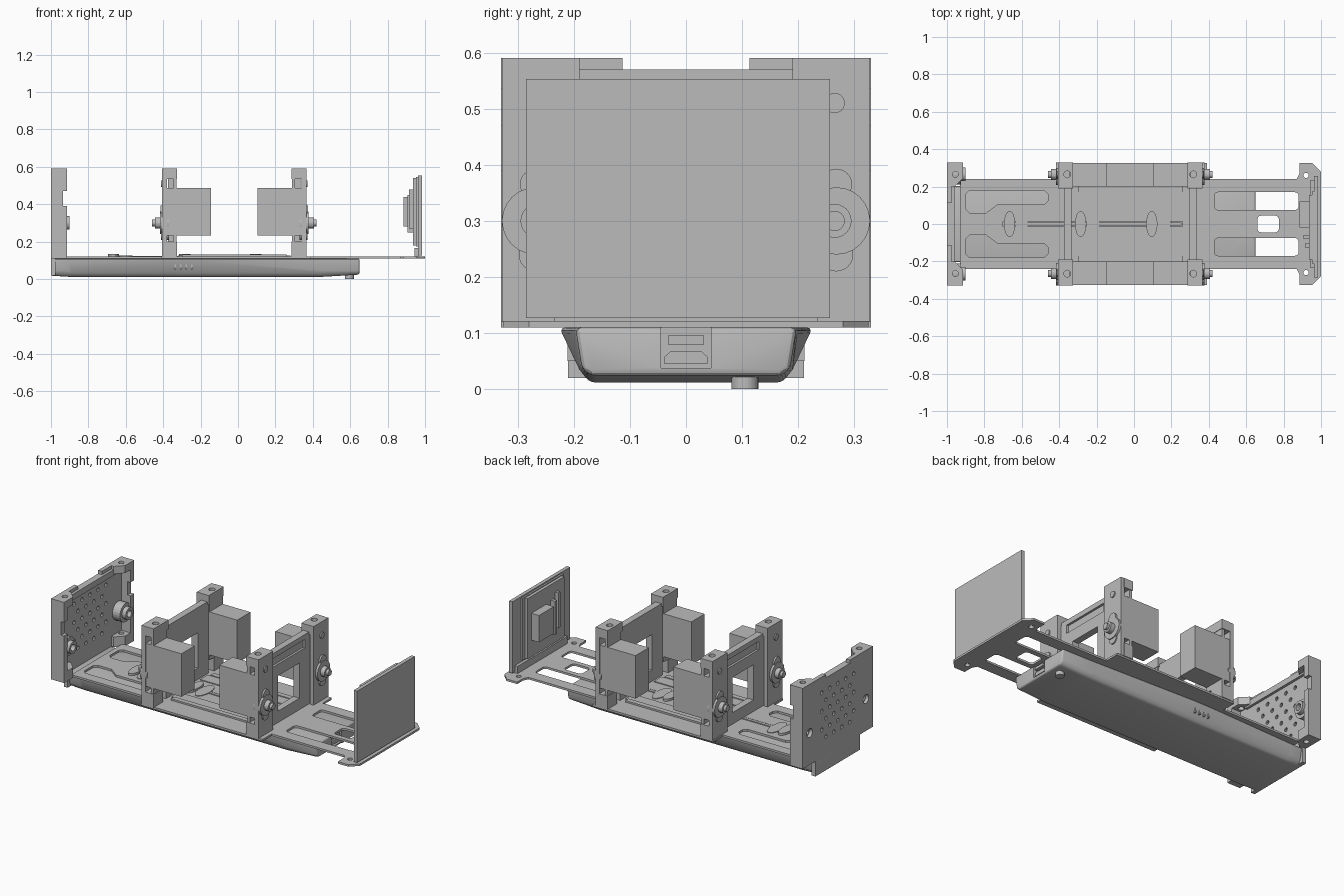
import bpy, bmesh, math
from mathutils import Vector

if "Cube" in bpy.data.objects:
    bpy.data.objects.remove(bpy.data.objects["Cube"])

grey = bpy.data.materials.new("plain_grey")
grey.use_nodes = True
grey.diffuse_color = (0.5, 0.5, 0.5, 1)
grey.node_tree.nodes["Principled BSDF"].inputs["Base Color"].default_value = grey.diffuse_color
MID = -0.02  # the leg frames mirror about this x


def finish(name, bm):
    bmesh.ops.recalc_face_normals(bm, faces=bm.faces)
    mesh = bpy.data.meshes.new(name)
    bm.to_mesh(mesh)
    bm.free()
    mesh.materials.append(grey)
    ob = bpy.data.objects.new(name, mesh)
    bpy.context.collection.objects.link(ob)
    return ob


def prism(name, pts, axis, lo, hi):
    """Extrude an outline along an axis; points are (y,z), (x,z) or (x,y)."""
    def at(p, d):
        return {"x": (d, p[0], p[1]), "y": (p[0], d, p[1]), "z": (p[0], p[1], d)}[axis]
    bm = bmesh.new()
    ends = [[bm.verts.new(at(p, d)) for p in pts] for d in (lo, hi)]
    for ring in ends:
        bm.faces.new(ring)
    n = len(pts)
    for i in range(n):
        j = (i + 1) % n
        bm.faces.new((ends[0][i], ends[0][j], ends[1][j], ends[1][i]))
    return finish(name, bm)


def box(name, x, y, z):
    return prism(name, [(x[0], y[0]), (x[1], y[0]), (x[1], y[1]), (x[0], y[1])], "z", *z)


def oval(cx, cy, rx, ry=None, n=24):
    ry = ry or rx
    return [(cx + rx * math.cos(math.tau * i / n), cy + ry * math.sin(math.tau * i / n)) for i in range(n)]


def rounded(x, y, r):
    pts = []
    for k, (cx, cy) in enumerate([(x[1] - r, y[1] - r), (x[0] + r, y[1] - r),
                                  (x[0] + r, y[0] + r), (x[1] - r, y[0] + r)]):
        for i in range(5):
            a = math.pi / 2 * (k + i / 4)
            pts.append((cx + r * math.cos(a), cy + r * math.sin(a)))
    return pts


def apply_mod(ob, kind, **settings):
    mod = ob.modifiers.new(kind.title(), kind)
    for key, value in settings.items():
        setattr(mod, key, value)
    bpy.context.view_layer.update()
    mesh = bpy.data.meshes.new_from_object(ob.evaluated_get(bpy.context.evaluated_depsgraph_get()))
    ob.modifiers.clear()
    ob.data = mesh


def cut(ob, cutters):
    for c in cutters:
        apply_mod(ob, "BOOLEAN", operation="DIFFERENCE", solver="EXACT", object=c)
        bpy.data.objects.remove(c)


def flip(ob, name, x=False, y=False):
    """Mirrored copy across y = 0 and/or the frame middle."""
    mesh = ob.data.copy()
    for v in mesh.vertices:
        v.co = Vector((2 * MID - v.co.x if x else v.co.x, -v.co.y if y else v.co.y, v.co.z))
    if x != y:
        mesh.flip_normals()
    new = bpy.data.objects.new(name, mesh)
    bpy.context.collection.objects.link(new)


# Base plate with wide middle and end ears
half = [(-0.93, 0.24), (-0.41, 0.24), (-0.41, 0.325), (0.39, 0.325), (0.39, 0.24), (0.87, 0.24),
        (0.885, 0.27), (0.885, 0.325), (0.955, 0.325), (1.0, 0.28)]
plate = prism("base_plate", half + [(x, -y) for x, y in reversed(half)], "z", 0.11, 0.122)
slots = [prism("cutter", rounded((0.66, 0.775), (-0.045, 0.045), 0.02), "z", 0.1, 0.2)]
for s in (1, -1):
    slots.append(prism("cutter", [(x, s * y) for x, y in rounded((0.43, 0.88), (0.075, 0.17), 0.02)], "z", 0.1, 0.2))
    left_slot = [(-0.9, 0.08), (-0.88, 0.06), (-0.79, 0.06), (-0.73, 0.105), (-0.48, 0.105),
                 (-0.46, 0.125), (-0.46, 0.16), (-0.48, 0.18), (-0.88, 0.18), (-0.9, 0.16)]
    slots.append(prism("cutter", [(x, s * y) for x, y in left_slot], "z", 0.1, 0.2))
    slots.append(prism("cutter", oval(0.92, s * 0.26, 0.014), "z", 0.1, 0.2))
slots.append(box("cutter", (-0.7, 0.26), (-0.014, 0.014), (0.1, 0.2)))
cut(plate, slots)

# Cable ovals along the plate, the first of each pair raised
for i, x in enumerate((-0.665, -0.285, 0.095)):
    prism(f"cable_ring_{i}", oval(x, 0, 0.03, 0.07), "z", 0.11, 0.135)
    prism(f"cable_pad_{i}", oval(x + 0.065, 0, 0.035, 0.078), "z", 0.11, 0.126)
prism("cable_strip", rounded((-0.69, 0.255), (-0.008, 0.008), 0.006), "z", 0.11, 0.124)
for s, side in ((1, "back"), (-1, "front")):
    box(f"inner_rail_{side}", (-0.32, 0.28), sorted((s * 0.1, s * 0.17)), (0.12, 0.127))
    box(f"outer_rail_{side}", (-0.3, 0.26), sorted((s * 0.17, s * 0.2)), (0.12, 0.132))

# Lower case lofted along x, flared in the middle
bm = bmesh.new()
rings = []
for x, top, low, z in ((-1, 0.205, 0.19, 0.018), (-0.9, 0.205, 0.19, 0.012), (-0.35, 0.226, 0.19, 0.012),
                       (-0.22, 0.226, 0.19, 0.012), (0.45, 0.2, 0.19, 0.012), (0.65, 0.197, 0.185, 0.024)):
    prof = [(-top, 0.11), (-low, 0.035), (-low + 0.018, z), (low - 0.018, z), (low, 0.035), (top, 0.11)]
    rings.append([bm.verts.new((x, y, h)) for y, h in prof])
for a, b in zip(rings, rings[1:]):
    for i in range(6):
        j = (i + 1) % 6
        bm.faces.new((a[i], a[j], b[j], b[i]))
bm.faces.new(rings[0])
bm.faces.new(rings[-1])
case = finish("lower_case", bm)
apply_mod(case, "BEVEL", width=0.012, segments=3, limit_method="ANGLE", angle_limit=math.radians(28))
cut(case, [box("cutter", (0.63, 0.7), (-0.045, 0.045), (0.038, 0.12))])
bpy.context.view_layer.objects.active = case
case.select_set(True)
bpy.ops.object.shade_smooth_by_angle(angle=math.radians(25))

# Port, switch, foot button and side vents
prism("port", [(-0.038, 0.045), (0.038, 0.045), (0.038, 0.058), (0.028, 0.067), (-0.028, 0.067), (-0.038, 0.058)],
      "x", 0.62, 0.645)
box("switch", (0.62, 0.65), (-0.032, 0.032), (0.08, 0.096))
prism("foot_button", oval(0.595, 0.105, 0.024), "z", 0, 0.04)
for i in range(4):
    for s in (1, -1):
        x = -0.34 + i * 0.03
        box(f"vent_rib_{i}_{s}", (x, x + 0.008), sorted((s * 0.18, s * 0.211)), (0.05, 0.085))

# Left end panel with ventilation holes
outline = [(-0.33, 0.11), (-0.21, 0.11), (-0.21, 0.02), (0.21, 0.02), (0.21, 0.11), (0.33, 0.11), (0.33, 0.59),
           (0.113, 0.59), (0.113, 0.57), (-0.113, 0.57), (-0.113, 0.59), (-0.33, 0.59)]
panel = prism("end_panel", outline, "x", -1, -0.975)
holes = [prism("cutter", oval(s * 0.265, 0.3, 0.026), "x", -1.1, -0.9) for s in (1, -1)]
for row in range(6):
    for col in range(4 + row % 2):
        y = (col - (3 + row % 2) / 2) * 0.075
        holes.append(prism("cutter", oval(y, 0.22 + row * 0.055, 0.012, n=10), "x", -1.1, -0.9))
cut(panel, holes)
box("panel_top_rim", (-0.98, -0.96), (-0.24, 0.24), (0.535, 0.57))
for s, side in ((1, "back"), (-1, "front")):
    wall = box(f"panel_side_{side}", (-0.98, -0.915), sorted((s * 0.295, s * 0.33)), (0.11, 0.59))
    cut(wall, [box("cutter", (-0.935, -0.9), (-0.4, 0.4), (0.39, 0.47))])
    for level, z in (("lower", (0.11, 0.17)), ("upper", (0.545, 0.59))):
        block = prism(f"panel_corner_{level}_{side}", [(-0.98, s * 0.2), (-0.96, s * 0.2), (-0.915, s * 0.245),
                      (-0.915, s * 0.296), (-0.98, s * 0.296)], "z", *z)
        cut(block, [prism("cutter", oval(-0.955, s * 0.265, 0.016), "z", 0.05, 0.7)])
    boss = prism(f"pivot_boss_{side}", oval(s * 0.265, 0.3, 0.055), "x", -0.98, -0.925)
    stub = prism(f"pivot_stub_{side}", oval(s * 0.265, 0.3, 0.036), "x", -0.93, -0.9)
    for part in (boss, stub):
        cut(part, [prism("cutter", oval(s * 0.265, 0.3, 0.02), "x", -1.1, -0.8)])

# Leg frames: cross wall, corner brackets, servos and output hubs
wall = box("frame_wall", (-0.375, -0.335), (-0.2, 0.2), (0.12, 0.55))
cut(wall, [box("cutter", (-0.5, -0.2), (-0.1, 0.1), (0.19, 0.4)),
           box("cutter", (-0.5, -0.362), (-0.15, 0.15), (0.47, 0.52))])
flip(wall, "frame_wall_right", x=True)

parts = [box("frame_post", (-0.405, -0.38), (0.19, 0.328), (0.12, 0.59))]
for level, z, y in (("lower", (0.12, 0.2), 0.24), ("upper", (0.535, 0.59), 0.19)):
    block = box(f"frame_bracket_{level}", (-0.382, -0.325), (y, 0.33), z)
    cut(block, [prism("cutter", oval(-0.357, 0.265, 0.018), "z", 0.05, 0.7)])
    parts.append(block)
parts.append(box("servo_body", (-0.38, -0.145), (0.2, 0.325), (0.232, 0.488)))
parts.append(box("servo_flange", (-0.345, -0.328), (0.2, 0.325), (0.2, 0.535)))
parts.append(prism("servo_gear_cap", oval(0.268, 0.3, 0.06), "x", -0.418, -0.37))
parts.append(prism("servo_lobe", oval(0.268, 0.365, 0.028), "x", -0.415, -0.37))
parts.append(prism("servo_lobe_lower", oval(0.268, 0.24, 0.03), "x", -0.412, -0.37))
parts.append(prism("hub", oval(0.265, 0.3, 0.03), "x", -0.445, -0.41))
parts.append(prism("hub_tip", oval(0.265, 0.3, 0.018), "x", -0.46, -0.44))
parts.append(prism("bracket_screw", oval(0.265, 0.51, 0.018), "x", -0.412, -0.4))
for part in parts:
    flip(part, part.name + "_front_left", y=True)
    flip(part, part.name + "_back_right", x=True)
    flip(part, part.name + "_front_right", x=True, y=True)

# Right end screen with its circuit board
box("screen", (0.963, 0.985), (-0.285, 0.257), (0.127, 0.553))
box("screen_stand", (0.945, 0.965), (-0.235, 0.235), (0.12, 0.165))
box("circuit_board", (0.935, 0.955), (-0.19, 0.155), (0.18, 0.54))
box("board_spacer", (0.953, 0.965), (-0.21, 0.175), (0.175, 0.545))
box("board_chip", (0.885, 0.937), (-0.02, 0.12), (0.28, 0.44))
box("board_connector", (0.905, 0.937), (-0.08, -0.06), (0.25, 0.45))
box("board_header", (0.915, 0.937), (-0.125, -0.105), (0.27, 0.48))
